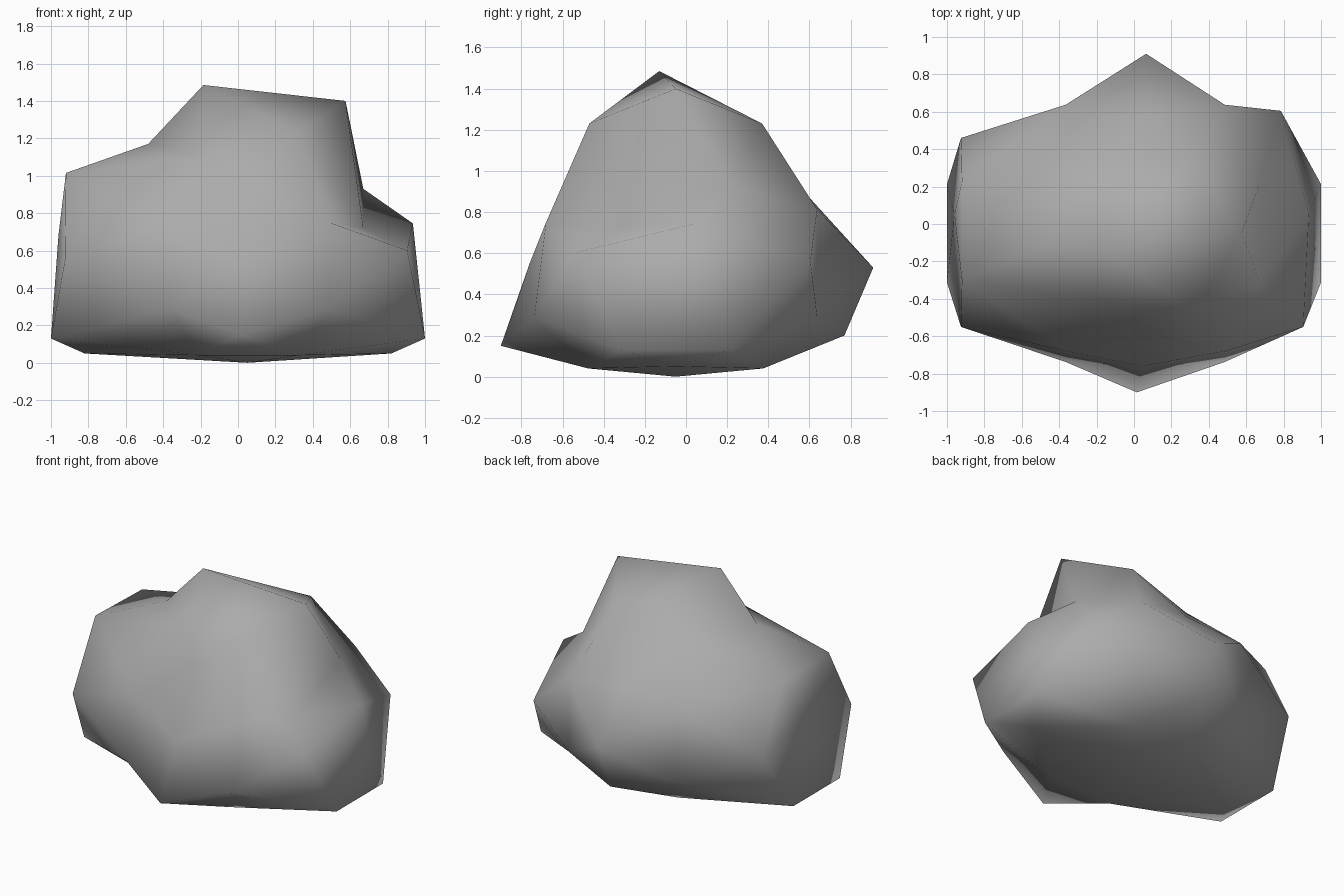
import bpy, bmesh
from mathutils import Vector
from itertools import product

if "Cube" in bpy.data.objects:
    bpy.data.objects.remove(bpy.data.objects["Cube"])

# The boulder is a 42-point icosphere whose points are pushed in and out
C, R = Vector((0.06, -0.05, 0.55)), 0.85
A, B = 0.526, 0.851

# Base directions: corners, edge midpoints and axis points, in cyclic order
dirs = {}
def add(kind, x, y, z):
    for sx, sy, sz in product((1, -1), repeat=3):
        key = kind + ''.join('0' if v == 0 else '+' if s > 0 else '-'
                             for v, s in ((x, sx), (y, sy), (z, sz)))
        dirs[key] = Vector((x * sx, y * sy, z * sz)).normalized()

add('v', 0, B, A); add('v', A, 0, B); add('v', B, A, 0)
add('y', .5, .809, .309); add('z', .309, .5, .809); add('x', .809, .309, .5)
add('a', 1, 0, 0); add('a', 0, 1, 0); add('a', 0, 0, 1)

# Pushed points
moved = {
    'a00+': (-.185, -.13, 1.485), 'v+0+': (.575, -.05, 1.40), 'v-0+': (-.48, -.12, 1.17),
    'a00-': (.05, -.05, 0), 'v+0-': (.82, -.05, .05), 'v-0-': (-.82, -.05, .05),
    'a+00': (.935, .05, .745), 'a-00': (-.96, .05, .68),
    'v++0': (.785, .605, .56), 'v+-0': (.905, -.55, .60),
    'v-+0': (-.925, .46, .55), 'v--0': (-.925, -.55, .55),
    'x+++': (.67, .21, .93), 'x+-+': (.67, -.31, .72),
    'x-++': (-.92, .23, 1.0), 'x--+': (-.92, -.30, 1.015),
    'z+++': (.32, .37, 1.23), 'z+-+': (.32, -.47, 1.23),
    'z-++': (-.17, .32, 1.11), 'z--+': (-.18, -.41, 1.11),
    'a0+0': (.065, .91, .53), 'v0+-': (.06, .77, .20), 'v0++': (.06, .60, .87),
    'a0-0': (.04, -.76, .55), 'v0--': (.015, -.90, .15), 'v0-+': (.06, -.57, 1.0),
    'y+-+': (.49, -.68, .75), 'y--+': (-.36, -.68, .75),
}

def place(key, d):
    if key in moved:
        return Vector(moved[key])
    p = C + d * R
    if key[0] == 'z' and d.z < 0:      # flattened underside
        p.z = .04
    if key[0] == 'x' and d.z < 0:      # wide foot at both ends
        p.x, p.z = (1 if d.x > 0 else -1), .13
    return p

bm = bmesh.new()
target = {bm.verts.new(d): place(k, d) for k, d in dirs.items()}
bmesh.ops.convex_hull(bm, input=bm.verts[:])
for v in bm.verts:
    v.co = target[v]
bmesh.ops.recalc_face_normals(bm, faces=bm.faces[:])
for f in bm.faces:
    f.smooth = True

mesh = bpy.data.meshes.new('boulder')
bm.to_mesh(mesh)
bm.free()
boulder = bpy.data.objects.new('boulder', mesh)
bpy.context.collection.objects.link(boulder)

# Stone colour
stone = bpy.data.materials.new('stone grey')
stone.diffuse_color = (.41, .41, .41, 1)
stone.use_nodes = True
stone.node_tree.nodes["Principled BSDF"].inputs["Base Color"].default_value = stone.diffuse_color
mesh.materials.append(stone)
